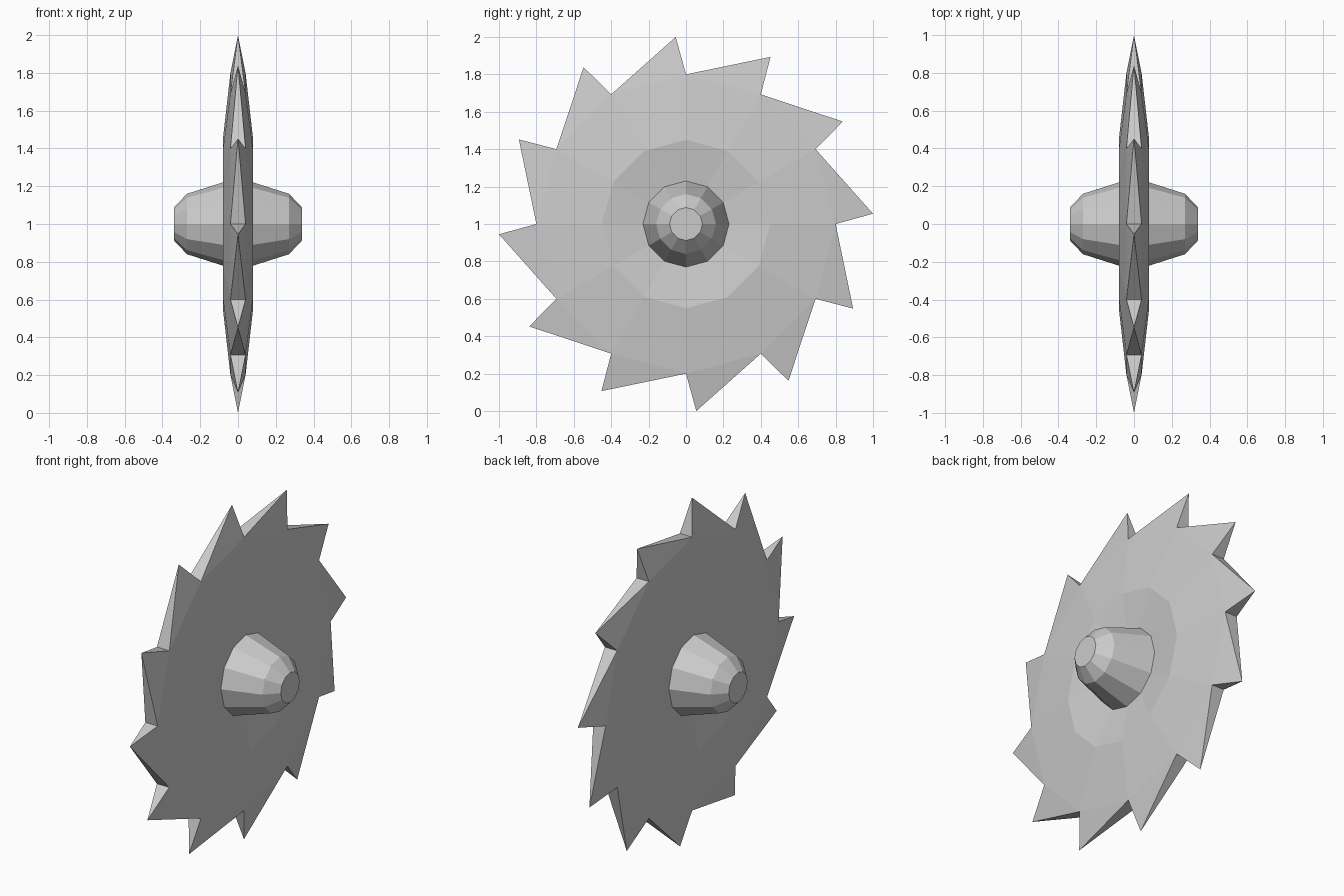
import bpy, bmesh, math

if "Cube" in bpy.data.objects:
    bpy.data.objects.remove(bpy.data.objects["Cube"])

N = 12             # teeth, and sides of every ring
CZ = 1.0           # axle height
TIP_R, TIP_LEAN = 1.0015, math.radians(3.15)


def point(x, r, k, lean=0.0):
    a = 2 * math.pi * k / N + lean
    return (x, r * math.cos(a), CZ + r * math.sin(a))


def ring(bm, x, r, lean=0.0):
    return [bm.verts.new(point(x, r, k, lean)) for k in range(N)]


def bridge(bm, a, b):
    for k in range(N):
        j = (k + 1) % N
        bm.faces.new((a[k], a[j], b[j], b[k]))


def finish(bm, name):
    bmesh.ops.recalc_face_normals(bm, faces=bm.faces)
    mesh = bpy.data.meshes.new(name)
    bm.to_mesh(mesh)
    bm.free()
    obj = bpy.data.objects.new(name, mesh)
    bpy.context.collection.objects.link(obj)
    return obj


# Saw blade: dished centre, tapered body, leaning teeth with sharp tips, and
# hub cones continuing from the dish on both sides as one closed shell
bm = bmesh.new()
tips = ring(bm, 0.0, TIP_R, TIP_LEAN)
profile = [(0.04, 0.80), (0.08, 0.45), (0.05, 0.23),    # blade
           (0.27, 0.16), (0.338, 0.088)]                # hub
valleys = []
for side in (1, -1):
    rings = [ring(bm, side * x, r) for x, r in profile]
    for a, b in zip(rings, rings[1:]):
        bridge(bm, a, b)
    bm.faces.new(rings[-1])
    # flat sides of the teeth
    for k in range(N):
        bm.faces.new((rings[0][k], tips[k], rings[0][(k + 1) % N]))
    valleys.append(rings[0])

# Cutting face and sloping back of every tooth
right, left = valleys
for k in range(N):
    j = (k + 1) % N
    bm.faces.new((right[k], left[k], tips[k]))
    bm.faces.new((right[j], tips[k], left[j]))
finish(bm, "saw_blade_with_hub")
